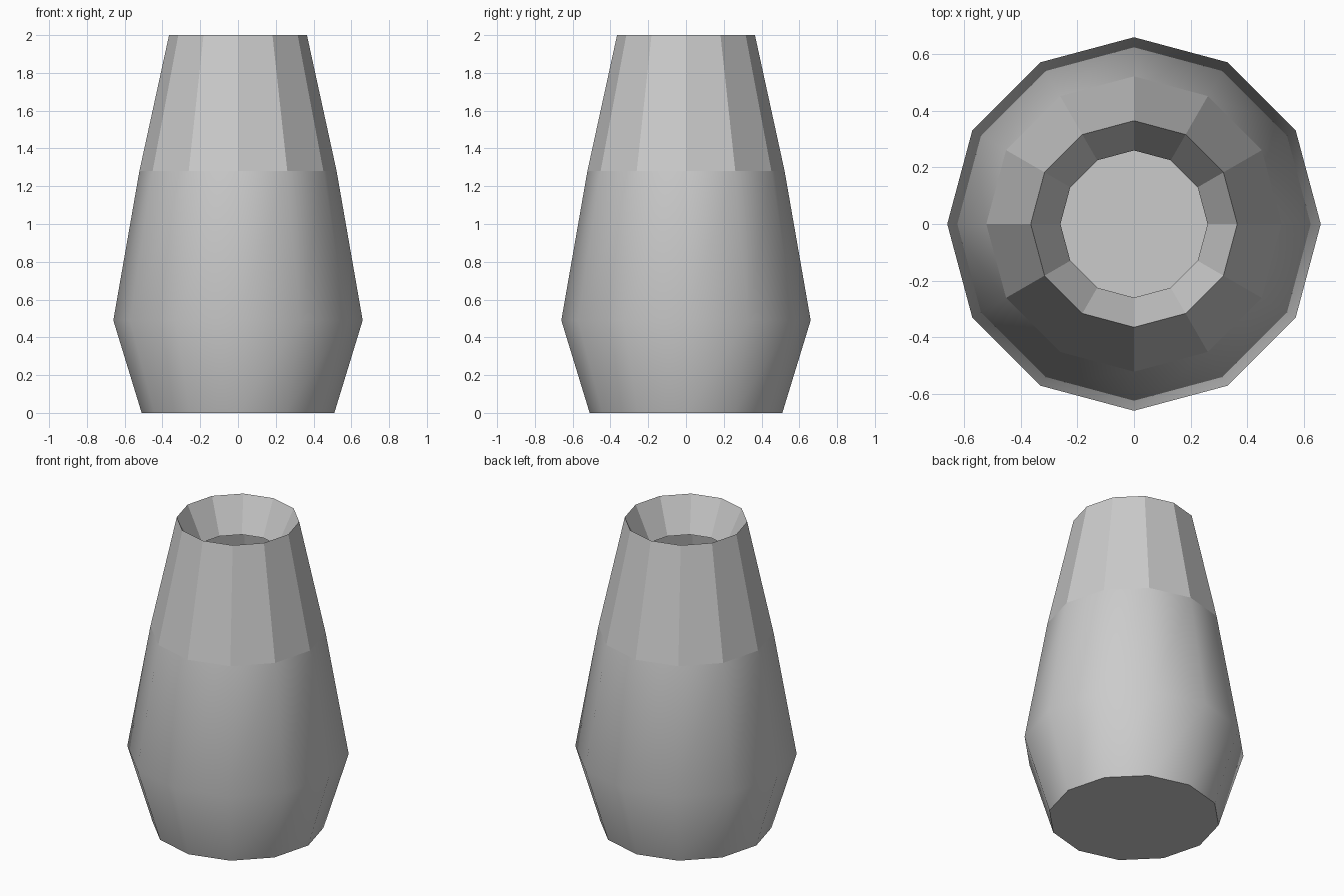
import bpy
import bmesh
from math import cos, sin, tau

SIDES = 12

cube = bpy.data.objects.get("Cube")
if cube:
    bpy.data.objects.remove(cube, do_unlink=True)

# Plain grey clay
clay = bpy.data.materials.new("grey clay")
clay.use_nodes = True
grey = (0.6, 0.6, 0.6, 1)
clay.diffuse_color = grey
clay.node_tree.nodes["Principled BSDF"].inputs["Base Color"].default_value = grey

# Profile from foot to inner lip: radius, height, whether the band above is smooth
profile = [
    (0.51, 0.0, True),     # foot
    (0.66, 0.49, True),    # belly
    (0.522, 1.28, False),  # shoulder
    (0.365, 2.0, False),   # rim
    (0.26, 1.78, False),   # inner lip
]

bm = bmesh.new()
rings = [
    [bm.verts.new((r * cos(tau * i / SIDES), r * sin(tau * i / SIDES), z))
     for i in range(SIDES)]
    for r, z, _ in profile
]

# Flat base
bm.faces.new(reversed(rings[0]))

# Body bands: rounded below the shoulder, faceted above
for (low, high), (_, _, smooth) in zip(zip(rings, rings[1:]), profile):
    for i in range(SIDES):
        j = (i + 1) % SIDES
        face = bm.faces.new((low[i], low[j], high[j], high[i]))
        face.smooth = smooth

mesh = bpy.data.meshes.new("vase")
bm.to_mesh(mesh)
bm.free()
mesh.materials.append(clay)

vase = bpy.data.objects.new("vase", mesh)
bpy.context.collection.objects.link(vase)
